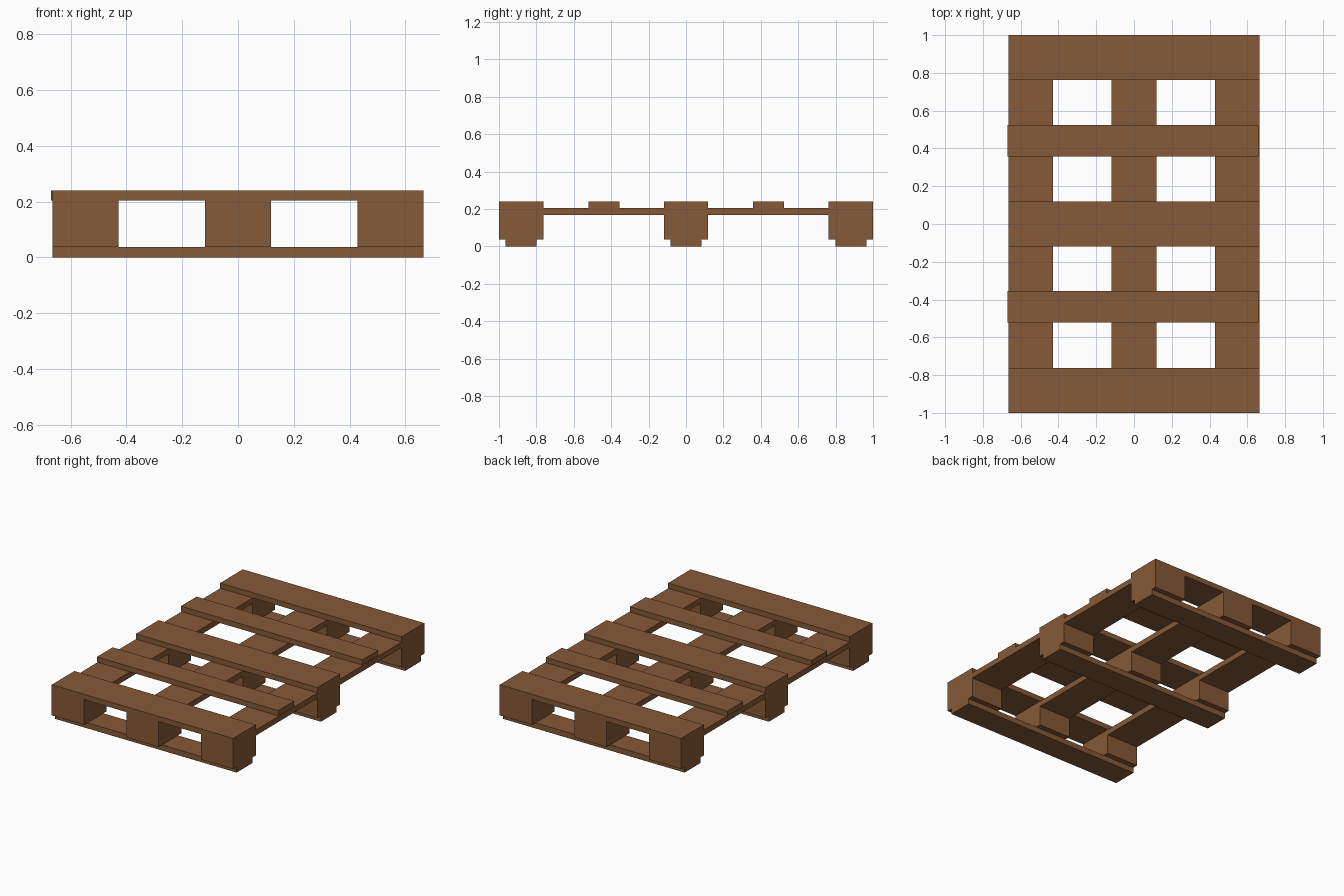
import bpy

old = bpy.data.objects.get("Cube")
if old:
    bpy.data.objects.remove(old, do_unlink=True)

wood = bpy.data.materials.new("brown_wood")
wood.use_nodes = True
COLOUR = (0.24, 0.10, 0.038, 1)
wood.diffuse_color = COLOUR
wood.node_tree.nodes["Principled BSDF"].inputs["Base Color"].default_value = COLOUR

HALF_X, HALF_Y = 0.665, 1.0      # overall half width and half length
WIDE, NARROW = 0.237, 0.165      # timber widths
Z_BASE, Z_BLOCK, Z_STRINGER, Z_TOP = 0.037, 0.168, 0.205, 0.24


def timber(name, x, y, width, length, z0, z1):
    """Plain box centred at x, y and spanning z0 to z1."""
    bpy.ops.mesh.primitive_cube_add(size=1, location=(x, y, (z0 + z1) / 2))
    obj = bpy.context.object
    obj.name = name
    obj.scale = (width, length, z1 - z0)
    bpy.ops.object.transform_apply(location=False, rotation=False, scale=True)
    obj.data.materials.append(wood)


columns = {"right": -(HALF_X - WIDE / 2), "middle": 0, "left": HALF_X - WIDE / 2}
rows = {"front": -(HALF_Y - WIDE / 2), "centre": 0, "back": HALF_Y - WIDE / 2}

# Lengthwise stringers resting on the spacer blocks
for side, x in columns.items():
    timber(f"{side}_stringer", x, 0, WIDE, 2 * HALF_Y, Z_BLOCK, Z_STRINGER)
    for row, y in rows.items():
        timber(f"{row}_{side}_block", x, y, WIDE, WIDE, Z_BASE, Z_BLOCK)

# Narrow bottom boards and wide deck boards across each row of blocks
for row, y in rows.items():
    timber(f"{row}_bottom_board", 0, y, 2 * HALF_X, NARROW, 0, Z_BASE)
    timber(f"{row}_deck_board", 0, y, 2 * HALF_X, WIDE, Z_STRINGER, Z_TOP)

# Narrow deck slats between the wide boards, set slightly to one side
for row, y in (("front", -0.438), ("back", 0.441)):
    timber(f"{row}_deck_slat", -0.005, y, 2 * HALF_X, NARROW, Z_STRINGER, Z_TOP)
